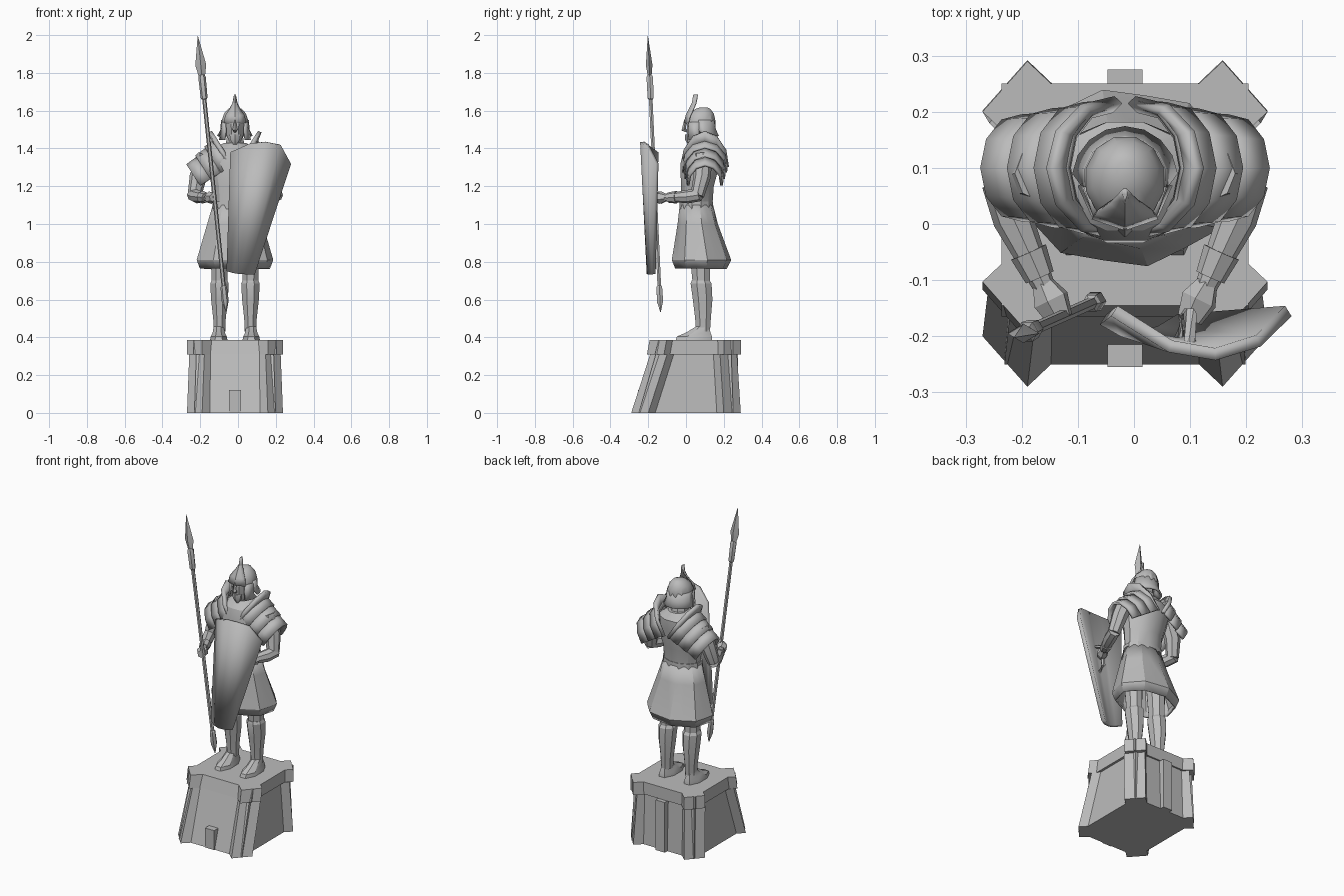
import bpy, bmesh, math
from mathutils import Vector

cube = bpy.data.objects.get("Cube")
if cube:
    bpy.data.objects.remove(cube, do_unlink=True)

CX = -0.016  # the figure's centre line
stone = bpy.data.materials.new("grey_stone")
stone.use_nodes = True
stone.diffuse_color = (0.5, 0.5, 0.5, 1)
stone.node_tree.nodes["Principled BSDF"].inputs["Base Color"].default_value = (0.5, 0.5, 0.5, 1)
parts = []


def loft(name, rings, closed=True, caps=True, thick=0):
    """Skin a list of equal-length point rings."""
    bm = bmesh.new()
    rows = [[bm.verts.new(p) for p in ring] for ring in rings]
    n = len(rows[0])
    for a, b in zip(rows, rows[1:]):
        for i in range(n if closed else n - 1):
            j = (i + 1) % n
            bm.faces.new((a[i], a[j], b[j], b[i]))
    if closed and caps:
        bm.faces.new(rows[0])
        bm.faces.new(rows[-1])
    bmesh.ops.recalc_face_normals(bm, faces=bm.faces)
    mesh = bpy.data.meshes.new(name)
    bm.to_mesh(mesh)
    bm.free()
    mesh.materials.append(stone)
    ob = bpy.data.objects.new(name, mesh)
    bpy.context.collection.objects.link(ob)
    if thick:
        mod = ob.modifiers.new("thickness", "SOLIDIFY")
        mod.thickness = thick
        mod.offset = 0
    parts.append(ob)
    return ob


def oval(x, y, z, rx, ry, n=10, wave=0):
    ring = []
    for i in range(n):
        a = math.tau * (i + 0.5) / n
        k = 1 + wave * (-1) ** i
        ring.append((x + rx * k * math.cos(a), y + ry * k * math.sin(a), z))
    return ring


def turned(name, x, rows, n=10, **kw):
    """Stack of ovals; each row is z, y, rx, ry."""
    return loft(name, [oval(x, y, z, rx, ry, n) for z, y, rx, ry in rows], **kw)


def tube(name, path, radii, n=6, flat=1):
    pts = [Vector(p) for p in path]
    rings = []
    for i, p in enumerate(pts):
        d = (pts[min(i + 1, len(pts) - 1)] - pts[max(i - 1, 0)]).normalized()
        u = d.orthogonal().normalized() if abs(d.z) < 0.9 else d.cross(Vector((0, 1, 0))).normalized()
        v = d.cross(u)
        r = radii[i]
        rings.append([p + u * r * math.cos(math.tau * k / n) + v * r * flat * math.sin(math.tau * k / n)
                      for k in range(n)])
    return loft(name, rings)


def box(name, x0, x1, y0, y1, z0, z1):
    q = [(x0, y0), (x1, y0), (x1, y1), (x0, y1)]
    return loft(name, [[(x, y, z) for x, y in q] for z in (z0, z1)])


# Pedestal: sloping front wall, rim and angled corner piers
def wall(z, w, front, back):
    return [(CX - w, front, z), (CX + w, front, z), (CX + w, back, z), (CX - w, back, z)]


loft("pedestal_body", [wall(0, 0.215, -0.25, 0.25), wall(0.31, 0.205, -0.16, 0.24)])
loft("pedestal_rim", [wall(0.31, 0.22, -0.165, 0.25), wall(0.385, 0.22, -0.145, 0.25)])
pier = [(0.254, 0.2), (0.174, 0.29), (0.1, 0.22), (0.18, 0.13)]


def pier_ring(s, front, z, shift, inset=0):
    f = -1 if front else 1
    return [(CX + s * (x - inset), f * (y - shift), z) for x, y in pier]


for s, side in ((1, "left"), (-1, "right")):
    for front, end in ((True, "front"), (False, "back")):
        top = 0.1 if front else 0.02
        rim = 0.085 if front else 0
        loft(f"{side}_{end}_pier", [pier_ring(s, front, 0, 0), pier_ring(s, front, 0.31, top, 0.012)])
        loft(f"{side}_{end}_pier_cap", [pier_ring(s, front, 0.308, rim - 0.002),
                                        pier_ring(s, front, 0.385, rim + 0.012 * front)])
box("front_block", CX - 0.031, CX + 0.031, -0.255, -0.15, 0, 0.12)
box("back_pilaster", CX - 0.031, CX + 0.031, 0.2, 0.275, 0, 0.31)

# Legs, greaves and feet
for s, side in ((1, "left"), (-1, "right")):
    x = CX + s * 0.082
    turned(side + "_leg", x, [(0.44, 0.09, 0.028, 0.033), (0.55, 0.088, 0.04, 0.045),
                              (0.7, 0.08, 0.045, 0.05), (0.95, 0.07, 0.055, 0.065)], 8)
    turned(side + "_greave", x, [(0.43, 0.09, 0.033, 0.04), (0.5, 0.09, 0.036, 0.045),
                                 (0.6, 0.088, 0.048, 0.056), (0.685, 0.08, 0.053, 0.06),
                                 (0.7, 0.078, 0.045, 0.052)], 8)
    turned(side + "_foot", x + s * 0.004, [(0.385, 0.042, 0.05, 0.105), (0.405, 0.045, 0.046, 0.1),
                                           (0.425, 0.065, 0.035, 0.07), (0.46, 0.09, 0.028, 0.035)], 8)

# Pleated skirt, belt and torso
skirt = [(1.1, 0.055, 0.115, 0.085), (1.0, 0.062, 0.14, 0.1), (0.81, 0.082, 0.195, 0.15),
         (0.765, 0.08, 0.178, 0.13)]
loft("skirt", [oval(CX, y, z, rx, ry, 16, 0.035 if z < 1.05 else 0) for z, y, rx, ry in skirt],
     caps=False, thick=0.01)
turned("belt", CX, [(1.08, 0.055, 0.122, 0.092), (1.12, 0.055, 0.122, 0.092)], 12)
turned("torso", CX, [(1.06, 0.055, 0.112, 0.085), (1.2, 0.06, 0.12, 0.09), (1.32, 0.075, 0.15, 0.108),
                     (1.39, 0.085, 0.125, 0.1), (1.43, 0.09, 0.06, 0.065)], 12)
turned("neck", CX, [(1.38, 0.09, 0.06, 0.06), (1.47, 0.08, 0.045, 0.05)], 8)


# Layered shoulder plates: arches along an axis sloping outward
def arch(s, u, ry, rz, n=7):
    ring = []
    for i in range(n):
        a = math.pi * (1.06 * i / (n - 1) - 0.03)
        h = rz * math.sin(a)
        ring.append((CX + s * (0.018 + 0.84 * u + 0.545 * h), 0.1 + ry * math.cos(a),
                     1.324 - 0.545 * u + 0.84 * h))
    return ring


for s, side in ((1, "left"), (-1, "right")):
    for i in range(3):
        u, ry, rz = 0.005 + 0.065 * i, 0.115 - 0.011 * i, 0.147 - 0.013 * i
        loft(f"{side}_shoulder_plate_{i + 1}", [arch(s, u, ry, rz), arch(s, u + 0.07, ry - 0.004, rz - 0.004)],
             closed=False, thick=0.014)
    loft(side + "_collar_guard", [arch(s, 0.02, 0.105, 0.13), arch(s, 0.005, 0.122, 0.2)],
         closed=False, thick=0.02)

    # Arms and gripping hands
    def at(d, y, z):
        return (CX + s * d, y, z)
    tube(side + "_upper_arm", [at(0.15, 0.09, 1.36), at(0.195, 0.085, 1.25), at(0.215, 0.06, 1.15)],
         [0.05, 0.046, 0.036], 8)
    tube(side + "_forearm", [at(0.222, 0.075, 1.155), at(0.2, 0.01, 1.145), at(0.145, -0.11, 1.14)],
         [0.034, 0.036, 0.02], 8)
    tube(side + "_cuff", [at(0.172, -0.05, 1.142), at(0.152, -0.095, 1.14)], [0.034, 0.027], 8)
    tube(side + "_hand", [at(0.147, -0.105, 1.14), at(0.132, -0.135, 1.14), at(0.115, -0.17, 1.14)],
         [0.02, 0.034, 0.024])

# Head, beard and nose
turned("face", CX, [(1.43, 0.055, 0.03, 0.045), (1.47, 0.06, 0.048, 0.06), (1.55, 0.07, 0.055, 0.068)], 8)
tube("nose", [(CX, -0.002, 1.55), (CX, -0.008, 1.52), (CX, -0.012, 1.5), (CX, 0.005, 1.49)],
     [0.008, 0.009, 0.013, 0.008], 4)
turned("beard", CX, [(1.42, 0.02, 0.01, 0.01), (1.445, 0.018, 0.028, 0.022), (1.475, 0.025, 0.034, 0.03)], 6)

# Helmet with pointed brow plate, cheek guards and neck guard
turned("helmet", CX, [(1.53, 0.078, 0.071, 0.078), (1.55, 0.079, 0.072, 0.079), (1.585, 0.082, 0.06, 0.067),
                      (1.61, 0.09, 0.036, 0.04), (1.618, 0.095, 0.015, 0.018)], 12)
loft("brow_plate", [[(CX + w * k, y + 0.02 * abs(k), z) for k in (-1, -0.5, 0, 0.5, 1)]
                    for z, y, w in ((1.535, -0.008, 0.058), (1.575, 0.002, 0.05),
                                    (1.61, 0.02, 0.026), (1.64, 0.034, 0.01), (1.685, 0.043, 0.001))],
     closed=False, thick=0.008)


def guard(z, r, a0, a1, n):
    return [(CX + r * math.cos(a0 + (a1 - a0) * i / n), 0.08 + r * math.sin(a0 + (a1 - a0) * i / n), z)
            for i in range(n + 1)]


loft("neck_guard", [guard(1.55, 0.07, -0.2, math.pi + 0.2, 8), guard(1.5, 0.073, -0.2, math.pi + 0.2, 8),
                    guard(1.465, 0.09, 0.1, math.pi - 0.1, 8)], closed=False, thick=0.01)
for s, side in ((1, "left"), (-1, "right")):
    loft(side + "_cheek_guard", [[(CX + s * x, y, z) for x, y in ((a, 0.015), (b, 0.07))]
                                 for z, a, b in ((1.54, 0.052, 0.07), (1.49, 0.05, 0.073), (1.445, 0.055, 0.08))],
         closed=False, thick=0.01)

# Spear along one leaning line
tip, butt = Vector((-0.213, -0.202, 1.995)), Vector((-0.062, -0.135, 0.535))


def spear(name, rows, n=6, flat=1):
    tube(name, [butt.lerp(tip, t) for t, r in rows], [r for t, r in rows], n, flat)


spear("spear_shaft", [(0.06, 0.011), (0.86, 0.011)])
spear("spear_socket", [(0.77, 0.012), (0.775, 0.018), (0.85, 0.02), (0.86, 0.012)])
spear("spear_head", [(0.845, 0.014), (0.895, 0.029), (1, 0.001)], 4, 0.6)
spear("spear_butt", [(0, 0.002), (0.04, 0.019), (0.09, 0.017), (0.095, 0.011)])

# Curved tapering shield with a rear grip
shield_top = [(-0.035, -0.155, 1.38), (0.065, -0.218, 1.425), (0.145, -0.232, 1.435),
              (0.222, -0.208, 1.42), (0.275, -0.155, 1.32)]
shield_low = [(-0.055, -0.17, 0.75), (-0.02, -0.19, 0.74), (0.01, -0.197, 0.735),
              (0.045, -0.193, 0.735), (0.083, -0.17, 0.735)]
loft("shield", [shield_top, shield_low], closed=False, thick=0.022)
tube("shield_grip", [(0.1, -0.22, 1.22), (0.1, -0.16, 1.2), (0.09, -0.16, 1.08), (0.08, -0.21, 1.06)],
     [0.012] * 4)

# Shading
bpy.ops.object.select_all(action="DESELECT")
for ob in parts:
    ob.select_set(True)
bpy.context.view_layer.objects.active = parts[0]
bpy.ops.object.shade_smooth_by_angle(angle=math.radians(28))
